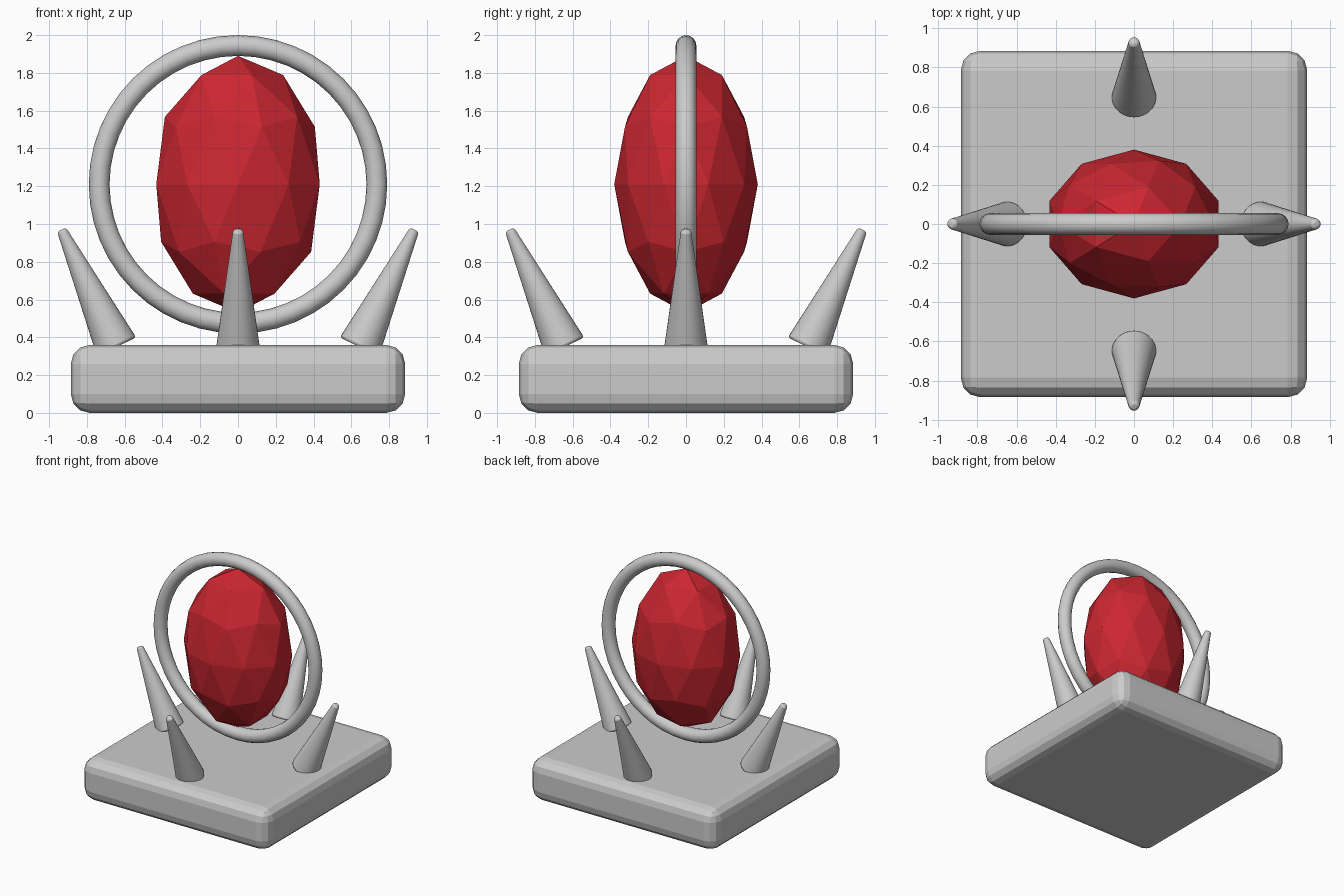
import bpy, math
from mathutils import Vector

if "Cube" in bpy.data.objects:
    bpy.data.objects.remove(bpy.data.objects["Cube"])


def bevel(obj, width, segments):
    m = obj.modifiers.new("bevel", "BEVEL")
    m.width = width
    m.segments = segments
    m.limit_method = "ANGLE"
    m.angle_limit = math.radians(40)


# Square plinth with rounded edges
bpy.ops.mesh.primitive_cube_add(size=1, location=(0, 0, 0.18))
base = bpy.context.object
base.name = "base"
base.scale = (1.77, 1.77, 0.36)
bpy.ops.object.transform_apply(location=False, rotation=False, scale=True)
bevel(base, 0.1, 3)

# Upright ring around the gem
bpy.ops.mesh.primitive_torus_add(major_segments=48, minor_segments=16,
                                 major_radius=0.735, minor_radius=0.055,
                                 location=(0, 0, 1.21), rotation=(math.pi / 2, 0, 0))
bpy.context.object.name = "ring"
bpy.ops.object.shade_smooth()

# Faceted red gem
bpy.ops.mesh.primitive_ico_sphere_add(subdivisions=2, radius=1, location=(0, 0, 1.21))
gem = bpy.context.object
gem.name = "gem"
gem.scale = (0.455, 0.38, 0.68)
red = bpy.data.materials.new("gem_red")
red.diffuse_color = (0.6, 0.02, 0.03, 1)
red.use_nodes = True
red.node_tree.nodes["Principled BSDF"].inputs["Base Color"].default_value = red.diffuse_color
gem.data.materials.append(red)

# Four prongs leaning outwards
foot, tip = Vector((0.643, 0, 0.35)), Vector((0.934, 0, 0.97))
axis = tip - foot
tilt = math.atan2(axis.x, axis.z)
for i, side in enumerate(("right", "back", "left", "front")):
    turn = i * math.pi / 2
    mid = (foot + tip) / 2
    bpy.ops.mesh.primitive_cone_add(
        vertices=32, radius1=0.115, radius2=0.026, depth=axis.length,
        location=(mid.x * math.cos(turn), mid.x * math.sin(turn), mid.z),
        rotation=(0, tilt, turn))
    prong = bpy.context.object
    prong.name = "prong_" + side
    bpy.ops.object.shade_smooth_by_angle(angle=math.radians(40))
    bevel(prong, 0.014, 2)
